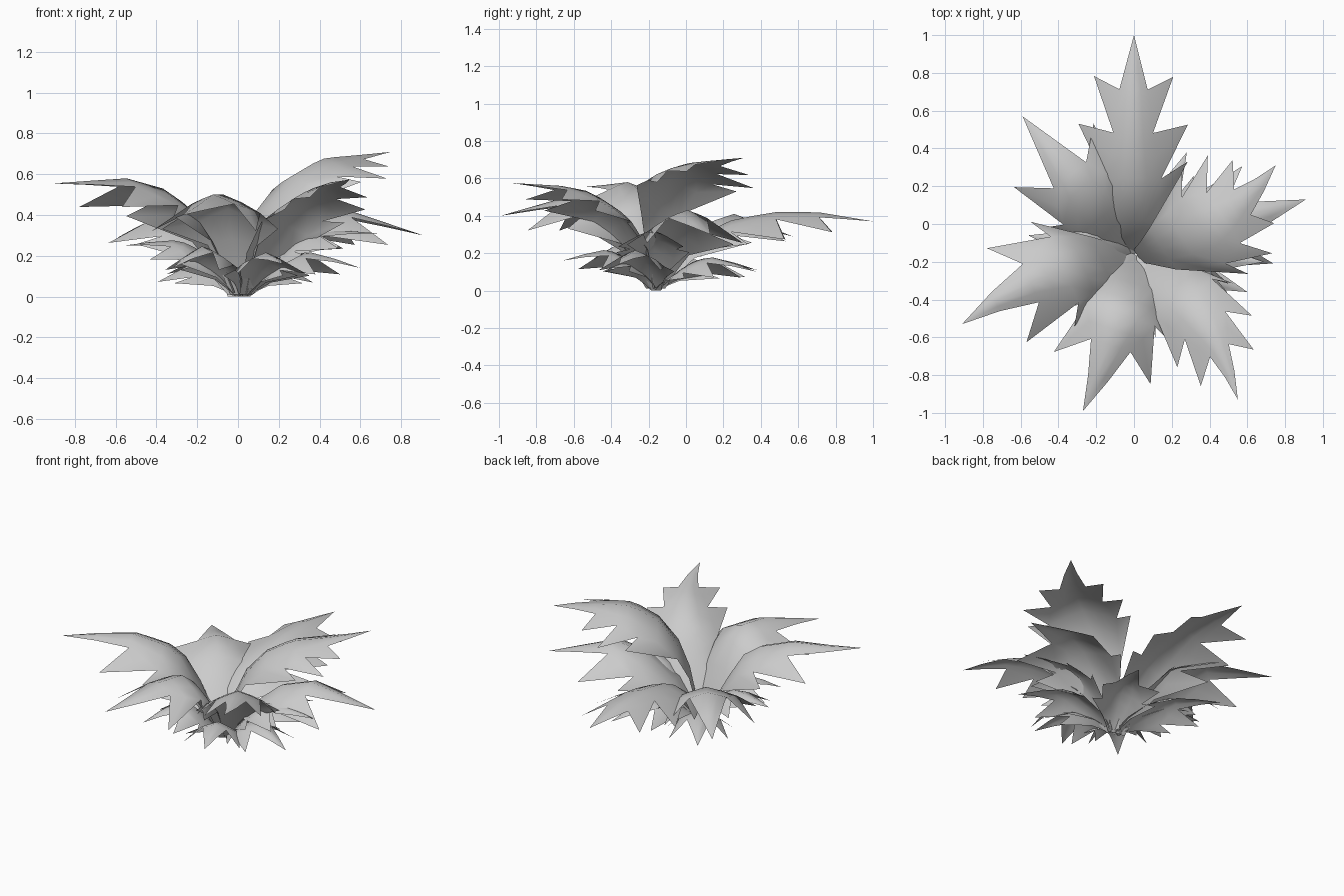
import bpy
from mathutils import Vector

if "Cube" in bpy.data.objects:
    bpy.data.objects.remove(bpy.data.objects["Cube"])

# Leaf teeth from base to tip: (tooth position, tooth half width, notch position, notch half width)
FLAT = [(.42, .29, .34, .15), (.59, .29, .55, .105), (.81, .21, .75, .075)]
SWEPT = [(.43, .30, .36, .19), (.71, .27, .56, .11)]
FORWARD = [(.50, .32, .42, .21), (.69, .31, .56, .16), (.80, .20, .71, .08)]
SIDE = [(.42, .25, .33, .18), (.64, .24, .53, .13), (.81, .17, .70, .06)]


def height(profile, t):
    """Linear lookup in a side profile of the leaf rib."""
    for (t0, z0), (t1, z1) in zip(profile, profile[1:]):
        if t <= t1:
            return z0 + (z1 - z0) * (t - t0) / (t1 - t0)
    return profile[-1][1]


def leaf(name, base, tip, profile, teeth, width=1.0, droop=0.5, roll=0.0, bow=0.0):
    base, tip = Vector(base), Vector(tip)
    axis = tip - base
    side = Vector((axis.y, -axis.x)).normalized()

    def point(t, w):
        p = base + axis * t + side * (w + bow * 4 * t * (1 - t))
        fall = droop * (0.6 * abs(w) + 1.4 * w * w) * min(1, t * 4)
        return (p.x, p.y, max(0.0, height(profile, t) - fall + roll * w))

    # Core blade through the notches, with a middle row between each pair
    rows = [(0, .04), (.07, .08), (.15, .13)]
    for s, w, ns, nw in teeth:
        t, v = rows[-1]
        rows += [((t + ns) / 2, (v + nw) / 2), (ns, nw)]
    t, v = rows[-1]
    rows.append(((t + 1) / 2, v / 2))
    verts, faces = [], []
    for t, w in rows:
        verts += [point(t, w * width * k) for k in (-1, -.5, 0, .5, 1)]
    for i in range(len(rows) - 1):
        for j in range(4):
            a = i * 5 + j
            faces.append((a, a + 1, a + 6, a + 5))
    # Pointed end
    verts.append(point(1, 0))
    last = (len(rows) - 1) * 5
    end = len(verts) - 1
    faces += [(last + j, last + j + 1, end) for j in range(4)]
    # Teeth on both edges
    for i, (s, w, ns, nw) in enumerate(teeth):
        for sign, col in ((-1, 0), (1, 4)):
            verts.append(point(s, sign * w * width))
            c = len(verts) - 1
            for r in (2 + 2 * i, 3 + 2 * i):
                a, b = r * 5 + col, (r + 1) * 5 + col
                faces.append((c, a, b) if sign < 0 else (c, b, a))
    mesh = bpy.data.meshes.new(name)
    mesh.from_pydata(verts, [], faces)
    mesh.polygons.foreach_set("use_smooth", [True] * len(faces))
    ob = bpy.data.objects.new(name, mesh)
    bpy.context.collection.objects.link(ob)


# Large upper leaves
leaf("back_leaf", (-0.01, -0.15), (0, 1.0),
     [(0, 0), (.08, .15), (.2, .30), (.35, .38), (.54, .42), (.74, .42), (1, .37)], FLAT)
leaf("left_leaf", (-0.03, -0.16), (-0.91, -0.53),
     [(0, .02), (.12, .25), (.25, .46), (.36, .53), (.56, .58), (1, .555)], SWEPT,
     1.0, 0.5, 0, 0.06)
leaf("right_upper_leaf", (0.02, -0.17), (0.75, 0.31),
     [(0, .01), (.07, .28), (.2, .54), (.35, .63), (.5, .68), (1, .71)], FORWARD,
     1.0, 0.4, 0.05, 0.08)
leaf("front_right_leaf", (0.04, -0.19), (0.55, -0.93),
     [(0, .01), (.15, .25), (.3, .44), (.5, .53), (.7, .56), (1, .575)], SIDE,
     1.0, 0.55, 0, -0.08)
leaf("front_leaf", (0.0, -0.18), (-0.27, -0.99),
     [(0, .01), (.12, .24), (.24, .42), (.35, .50), (.56, .50), (1, .40)], SWEPT,
     1.0, 0.55, 0, -0.03)

# Middle leaves
leaf("right_leaf", (0.03, -0.15), (0.91, 0.13),
     [(0, .01), (.15, .22), (.35, .38), (.56, .43), (1, .30)], SWEPT, 1.0, 0.5)
leaf("back_left_leaf", (-0.02, -0.14), (-0.59, 0.57),
     [(0, .01), (.15, .2), (.35, .36), (.56, .41), (1, .29)], SWEPT, 1.0, 0.4)

# Short lower leaves: tip x, y, z and rib peak height
lower = [
    ("right", .69, -.20, .31, .33), ("front_right", .60, -.36, .14, .22),
    ("front", .22, -.66, .16, .22), ("front_left", -.32, -.53, .14, .25),
    ("left", -.56, -.06, .25, .28), ("back_left", -.35, .38, .11, .18),
    ("back_right", .28, .38, .10, .18),
]
for name, x, y, z, peak in lower:
    leaf("lower_leaf_" + name, (0.02 + x * .05, -0.16), (x, y),
         [(0, 0), (.2, peak * .55), (.4, peak * .92), (.6, peak), (1, z)],
         SWEPT, 0.65, 0.6)
